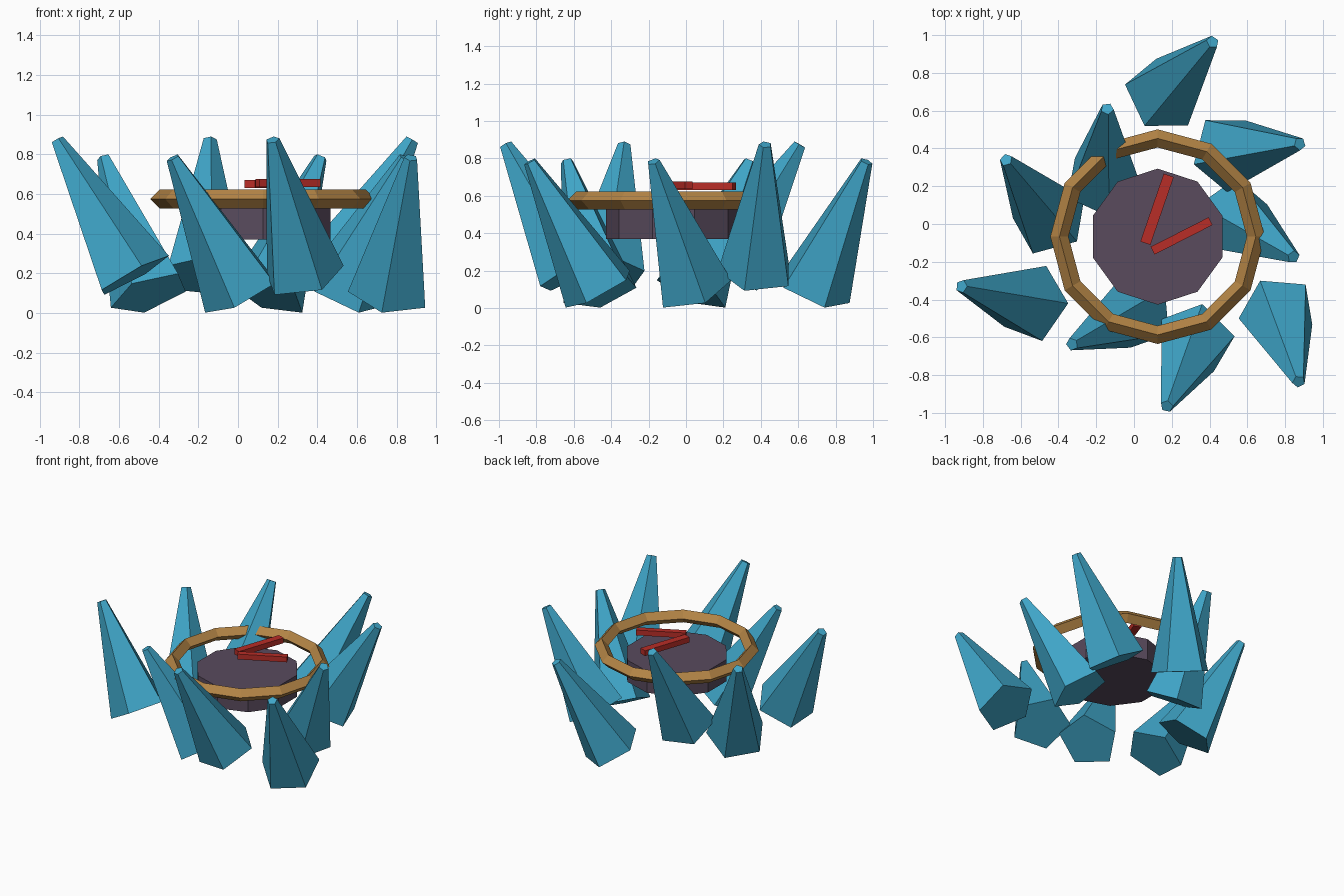
import bpy
from math import radians, sin, cos, pi
from mathutils import Matrix, Vector

if "Cube" in bpy.data.objects:
    bpy.data.objects.remove(bpy.data.objects["Cube"])

CX, CY = 0.125, -0.067


def material(name, color):
    m = bpy.data.materials.new(name)
    m.diffuse_color = (*color, 1)
    m.use_nodes = True
    m.node_tree.nodes["Principled BSDF"].inputs["Base Color"].default_value = m.diffuse_color
    return m


BLUE = material("crystal_blue", (0.05, 0.38, 0.58))
GOLD = material("ring_bronze", (0.45, 0.23, 0.06))
DARK = material("dial_purple", (0.10, 0.07, 0.11))
RED = material("hand_red", (0.48, 0.026, 0.02))


def add_mesh(name, verts, faces, mat, matrix=Matrix()):
    me = bpy.data.meshes.new(name)
    me.from_pydata(verts, [], faces)
    me.materials.append(mat)
    ob = bpy.data.objects.new(name, me)
    ob.matrix_world = matrix
    bpy.context.collection.objects.link(ob)
    return ob


def frustum(name, n, r1, r2, h, mat, matrix):
    # Closed tapered prism centred on its own origin, one corner at +y
    verts = [Vector((r * cos(pi / 2 + 2 * pi * k / n), r * sin(pi / 2 + 2 * pi * k / n), z))
             for r, z in ((r1, -h / 2), (r2, h / 2)) for k in range(n)]
    faces = [(k, (k + 1) % n, n + (k + 1) % n, n + k) for k in range(n)]
    faces += [tuple(reversed(range(n))), tuple(range(n, 2 * n))]
    return add_mesh(name, verts, faces, mat, matrix)


# Nine leaning five-sided crystals, staggered in radius and height
tilt = Matrix.Rotation(0.445, 4, 'Y') @ Matrix.Rotation(0.276, 4, 'X')
for i in range(9):
    m = (Matrix.Translation((CX, CY, 0.44 + 0.09 * (i % 2)))
         @ Matrix.Rotation(radians(40 * i), 4, 'Z')
         @ Matrix.Translation((0.556 + 0.173 * (i % 3), 0, 0)) @ tilt)
    frustum(f"crystal_{i + 1}", 5, 0.21, 0.035, 0.79, BLUE, m)

# Ten-sided dial
frustum("dial", 10, 0.36, 0.36, 0.165, DARK, Matrix.Translation((CX, CY, 0.4525)))

# Twelve-sided ring with a diamond cross-section
bpy.ops.mesh.primitive_torus_add(major_segments=12, minor_segments=4, major_radius=0.52,
                                 minor_radius=0.048, location=(CX, CY, 0.575))
ring = bpy.context.object
ring.name = "ring"
ring.data.materials.append(GOLD)
for p in ring.data.polygons:
    p.use_smooth = False

# Two floating hands
for name, loc, ang, length, width in (("long_hand", (0.122, 0.078, 0.65), 71, 0.38, 0.056),
                                      ("short_hand", (0.252, -0.063, 0.656), 27, 0.345, 0.046)):
    bpy.ops.mesh.primitive_cube_add(size=1, location=loc, rotation=(0, 0, radians(ang)))
    hand = bpy.context.object
    hand.name = name
    hand.scale = (length, width, 0.04)
    hand.data.materials.append(RED)
